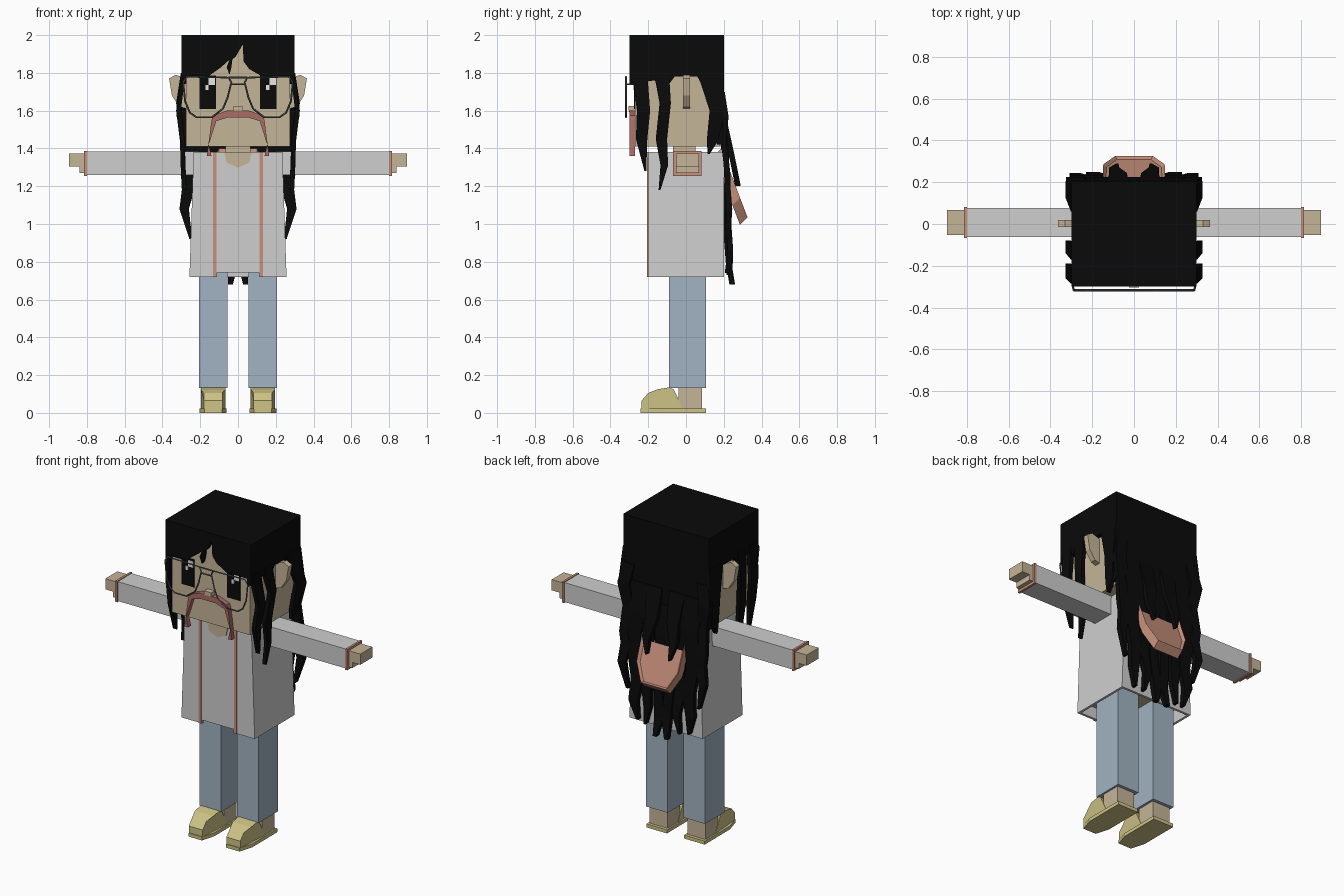
import bpy
import bmesh

cube = bpy.data.objects.get("Cube")
if cube:
    bpy.data.objects.remove(cube, do_unlink=True)


def material(name, r, g, b):
    m = bpy.data.materials.new(name)
    m.diffuse_color = (r, g, b, 1)
    m.use_nodes = True
    m.node_tree.nodes["Principled BSDF"].inputs["Base Color"].default_value = (r, g, b, 1)
    return m


BLACK = material("hair black", .003, .003, .003)
SKIN = material("skin tan", .56, .46, .31)
COAT = material("coat grey", .62, .62, .62)
DENIM = material("denim blue", .36, .45, .54)
PINK = material("trim pink", .57, .28, .20)
GOLD = material("shoe gold", .62, .55, .24)
ROSE = material("moustache rose", .40, .15, .13)
WIRE = material("wire grey", .09, .10, .11)
WHITE = material("eye white", .8, .8, .8)


def finish(name, bm, mat):
    bmesh.ops.recalc_face_normals(bm, faces=bm.faces)
    mesh = bpy.data.meshes.new(name)
    bm.to_mesh(mesh)
    bm.free()
    mesh.materials.append(mat)
    ob = bpy.data.objects.new(name, mesh)
    bpy.context.collection.objects.link(ob)
    return ob


def prism(name, pts, axis, a, b, mat):
    """Extrude a 2D outline along an axis from a to b."""
    def place(p, d):
        v = list(p)
        v.insert("xyz".index(axis), d)
        return v
    bm = bmesh.new()
    rings = [[bm.verts.new(place(p, d)) for p in pts] for d in (a, b)]
    n = len(pts)
    for ring in rings:
        bm.faces.new(ring)
    for i in range(n):
        j = (i + 1) % n
        bm.faces.new((rings[0][i], rings[0][j], rings[1][j], rings[1][i]))
    return finish(name, bm, mat)


def box(name, x0, x1, y0, y1, z0, z1, mat):
    return prism(name, [(x0, y0), (x1, y0), (x1, y1), (x0, y1)], "z", z0, z1, mat)


def lock(name, path, flat, thick=.025):
    """Tapered wavy ribbon; path holds (x, y, z, width), width runs along x or y."""
    bm = bmesh.new()
    last = None
    for x, y, z, w in path:
        dx, dy = (w / 2, thick / 2) if flat == "x" else (thick / 2, w / 2)
        ring = [bm.verts.new((x + i * dx, y + j * dy, z))
                for i, j in ((-1, -1), (1, -1), (1, 1), (-1, 1))]
        if last:
            for i in range(4):
                j = (i + 1) % 4
                bm.faces.new((last[i], last[j], ring[j], ring[i]))
        else:
            bm.faces.new(ring)
        last = ring
    bm.faces.new(last)
    return finish(name, bm, BLACK)


def wire(name, pts, cyclic=False):
    cu = bpy.data.curves.new(name, "CURVE")
    cu.dimensions = "3D"
    cu.bevel_depth = .005
    cu.bevel_resolution = 0
    sp = cu.splines.new("POLY")
    sp.points.add(len(pts) - 1)
    for p, co in zip(sp.points, pts):
        p.co = (*co, 1)
    sp.use_cyclic_u = cyclic
    cu.materials.append(WIRE)
    ob = bpy.data.objects.new(name, cu)
    bpy.context.collection.objects.link(ob)


def flip(pts, s):
    return [(s * p[0], *p[1:]) for p in pts]


# Head, neck, nose and moustache
box("head", -.275, .275, -.27, .18, 1.41, 1.97, SKIN)
box("neck", -.065, .065, -.07, .05, 1.36, 1.42, SKIN)
box("nose", -.025, .025, -.305, -.27, 1.60, 1.625, SKIN)
box("nose_underside", -.025, .025, -.303, -.27, 1.592, 1.60, ROSE)
half = [(.06, 1.60), (.13, 1.575), (.14, 1.55), (.165, 1.36), (.14, 1.36),
        (.155, 1.42), (.115, 1.545), (.05, 1.565)]
prism("moustache", half + flip(half[::-1], -1), "y", -.30, -.27, ROSE)

# Hair cap with parted fringe
box("hair_crown", -.30, .30, -.30, .20, 1.95, 2.0, BLACK)
prism("hair_fringe", [(-.30, 1.99), (.30, 1.99), (.30, 1.78), (.13, 1.78), (.06, 1.82),
                      (.03, 1.86), (.025, 1.95), (-.01, 1.89), (-.03, 1.87), (-.035, 1.83),
                      (-.045, 1.79), (-.06, 1.83), (-.045, 1.87), (-.09, 1.83), (-.16, 1.78),
                      (-.30, 1.78)], "y", -.30, -.265, BLACK)
box("hair_back", -.30, .30, .165, .20, 1.42, 1.99, BLACK)

for s, side in ((-1, "right"), (1, "left")):
    # Eyes and ears
    box(side + "_eye", *sorted((s * .117, s * .205)), -.275, -.27, 1.61, 1.785, BLACK)
    c = s * .161
    box(side + "_eye_shine", c + .006, c + .04, -.279, -.274, 1.735, 1.775, WHITE)
    box(side + "_eye_glint", c - .012, c + .006, -.279, -.274, 1.71, 1.735, WHITE)
    prism(side + "_ear", flip([(.27, 1.77), (.33, 1.79), (.365, 1.77), (.35, 1.68),
                               (.31, 1.62), (.27, 1.61)], s), "y", -.015, .02, SKIN)

    # Spectacle frame
    lens = [(.035, 1.75), (.05, 1.775), (.27, 1.78), (.29, 1.75), (.28, 1.65), (.255, 1.59),
            (.22, 1.565), (.14, 1.565), (.08, 1.61), (.055, 1.67)]
    wire(side + "_lens_rim", [(s * x, -.317, z) for x, z in lens], True)
    wire(side + "_temple", [(s * .29, -.317, 1.74), (s * .295, -.26, 1.74)])

    # Hair beside the face
    prism(side + "_hair_side", [(-.30, 1.99), (.20, 1.99), (.20, 1.42), (.165, 1.42),
                                (.165, 1.6), (.06, 1.78), (-.06, 1.78), (-.09, 1.74),
                                (-.17, 1.76), (-.30, 1.74)],
          "x", s * .272, s * .30, BLACK)
    strands = [
        [(-.245, 1.8, .08), (-.225, 1.6, .07), (-.235, 1.45, .06), (-.215, 1.28, .01)],
        [(-.13, 1.8, .08), (-.11, 1.64, .06), (-.13, 1.45, .06), (-.115, 1.31, .04),
         (-.14, 1.18, .01)],
        [(.13, 1.8, .14), (.165, 1.6, .08), (.14, 1.44, .06), (.12, 1.37, .01)]]
    for k, strand in enumerate(strands):
        drift = (0, .025, .005, .0, -.005)
        lock(f"{side}_side_lock_{k}", [(s * (.29 + d), y, z, w)
                                       for (y, z, w), d in zip(strand, drift)], "y")

    # Long hair down the back
    back = [
        [(.26, .19, 1.7, .08), (.285, .21, 1.57, .08), (.255, .20, 1.43, .08),
         (.275, .22, 1.27, .06), (.26, .22, 1.2, .07), (.285, .23, 1.08, .05),
         (.25, .22, .92, .015)],
        [(.20, .19, 1.6, .12), (.19, .21, 1.4, .10), (.21, .22, 1.2, .09),
         (.18, .225, 1.0, .08), (.20, .235, .86, .06), (.18, .22, .74, .015)],
        [(.11, .19, 1.6, .12), (.12, .21, 1.4, .09), (.10, .21, 1.2, .08),
         (.12, .22, 1.0, .07), (.10, .235, .85, .05), (.12, .23, .73, .015)],
        [(.035, .19, 1.5, .08), (.03, .21, 1.3, .06), (.04, .21, 1.0, .06),
         (.025, .225, .8, .06), (.04, .245, .68, .025)],
        [(.08, .19, 1.6, .11), (.075, .23, 1.42, .08), (.095, .255, 1.3, .05),
         (.08, .275, 1.2, .01)]]
    for k, strand in enumerate(back):
        lock(f"{side}_back_lock_{k}", flip(strand, s), "x", .03)

    # Coat sides, lapel trim, sleeves and hands
    prism(side + "_coat_side", flip([(.235, 1.38), (.257, .72), (.242, .72), (.215, 1.38)], s),
          "y", -.198, .198, COAT)
    box(side + "_coat_trim", *sorted((s * .115, s * .133)), -.206, -.197, .72, 1.38, PINK)
    box(side + "_sleeve", *sorted((s * .21, s * .80)), -.062, .077, 1.26, 1.383, COAT)
    box(side + "_cuff", *sorted((s * .80, s * .814)), -.068, .082, 1.254, 1.387, PINK)
    prism(side + "_hand", flip([(.81, 1.27), (.84, 1.27), (.84, 1.305), (.895, 1.305),
                                (.895, 1.373), (.81, 1.373)], s), "y", -.052, .068, SKIN)

    # Legs and shoes
    box(side + "_trouser_leg", *sorted((s * .055, s * .207)), -.09, .105, .132, .80, DENIM)
    box(side + "_ankle", *sorted((s * .07, s * .195)), -.04, .085, .015, .14, SKIN)
    shoe = prism(side + "_shoe", [(-.235, .02), (-.235, .065), (-.20, .105), (-.15, .125),
                                  (-.09, .135), (-.065, .125), (-.015, .02)],
                 "x", s * .067, s * .197, GOLD)
    for v in shoe.data.vertices:
        if v.co.y < -.19:
            v.co.x = s * .132 + (v.co.x - s * .132) * .75
    prism(side + "_sole", flip([(.085, -.24), (.178, -.24), (.205, -.15), (.205, .105),
                                (.06, .105), (.06, -.15)], s), "z", 0, .022, GOLD)

for z, w in ((1.775, .05), (1.74, .037)):
    wire("spectacle_bridge", [(-w, -.317, z), (w, -.317, z)])

# Coat body, open underneath
front = [(.235, 1.38), (.257, .72), (.11, .72), (.11, .742)]
prism("coat_front", front + flip(front[::-1], -1), "y", -.20, -.185, COAT)
prism("coat_back", [(-.235, 1.38), (.235, 1.38), (.257, .72), (-.257, .72)],
      "y", .185, .20, COAT)
box("coat_shoulders", -.234, .234, -.199, .199, 1.36, 1.381, COAT)
box("torso", -.225, .225, -.18, .18, .79, 1.3, SKIN)
prism("neckline", [(-.072, 1.382), (.072, 1.382), (.06, 1.325), (0, 1.298), (-.06, 1.325)],
      "y", -.206, -.199, SKIN)

# Hood hanging down the back, slanting outward with a raised rim
outline = [(-.10, 1.40), (.10, 1.40), (.15, 1.30), (.147, 1.14), (.09, 1.035),
           (-.09, 1.035), (-.147, 1.14), (-.15, 1.30)]
hood = prism("hood", outline, "y", 0, .04, PINK)
bm = bmesh.new()
bm.from_mesh(hood.data)
bm.faces.ensure_lookup_table()
outer = max(bm.faces, key=lambda f: f.calc_center_median().y)
bmesh.ops.inset_region(bm, faces=[outer], thickness=.016)
bmesh.ops.translate(bm, verts=outer.verts[:], vec=(0, -.012, 0))
for v in bm.verts:
    drop = 1.30 - v.co.z
    v.co.z -= .04 - v.co.y
    v.co.y += .185 + drop * .38
bm.to_mesh(hood.data)
bm.free()
